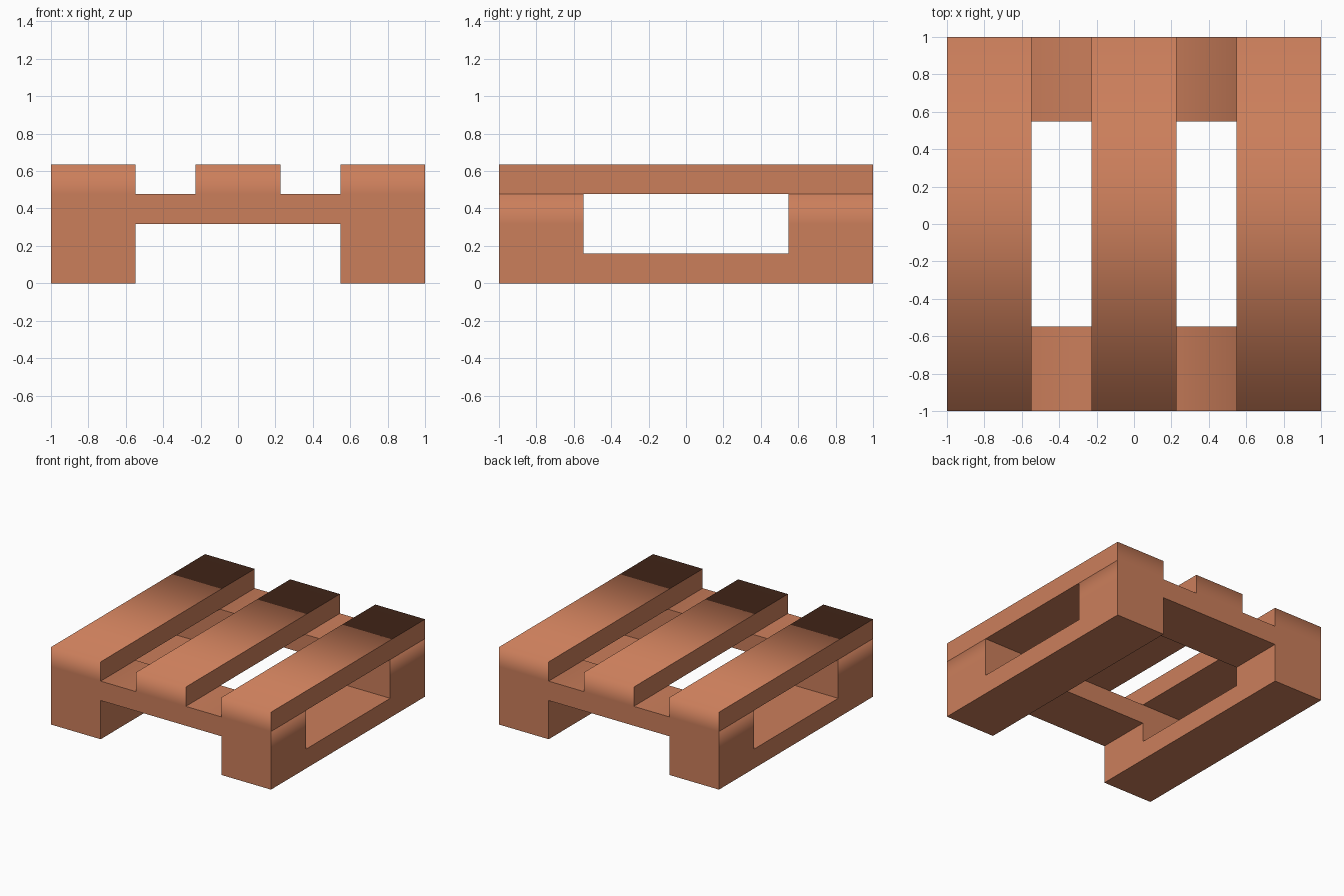
import bpy, bmesh

if "Cube" in bpy.data.objects:
    bpy.data.objects.remove(bpy.data.objects["Cube"])

W = 0.452          # plank width
T = 0.159          # plank thickness
E = 1 - W / 2      # centre of the outer planks

wood = bpy.data.materials.new("warm brown wood")
wood.diffuse_color = (0.60, 0.21, 0.105, 1)
wood.use_nodes = True
wood.node_tree.nodes["Principled BSDF"].inputs["Base Color"].default_value = wood.diffuse_color


def box(name, centre, size, soft_axis=None):
    """Box; soft_axis (0 or 1) blends the top face into the two end faces on that axis."""
    bm = bmesh.new()
    bmesh.ops.create_cube(bm, size=1)
    for v in bm.verts:
        v.co = [v.co[i] * size[i] for i in range(3)]
    bm.normal_update()
    for f in bm.faces:
        f.smooth = soft_axis is not None
    for e in bm.edges:
        normals = [f.normal for f in e.link_faces]
        e.smooth = (soft_axis is not None
                    and any(n.z > 0.9 for n in normals)
                    and any(abs(n[soft_axis]) > 0.9 for n in normals))
    mesh = bpy.data.meshes.new(name)
    bm.to_mesh(mesh)
    bm.free()
    mesh.materials.append(wood)
    ob = bpy.data.objects.new(name, mesh)
    ob.location = centre
    bpy.context.collection.objects.link(ob)


# Bottom runners and corner blocks
for x, side in ((-E, "left"), (E, "right")):
    box(f"{side}_runner", (x, 0, T / 2), (W, 2, T))
    for y, end in ((-E, "front"), (E, "back")):
        box(f"{end}_{side}_block", (x, y, T * 1.5), (W, W, T))

# Cross planks over the blocks
for y, end in ((-E, "front"), (E, "back")):
    box(f"{end}_cross_plank", (0, y, T * 2.5), (2, W, T), 0)

# Top deck planks
for x, side in ((-E, "left"), (0, "middle"), (E, "right")):
    box(f"{side}_deck_plank", (x, 0, T * 3.5), (W, 2, T), 1)
